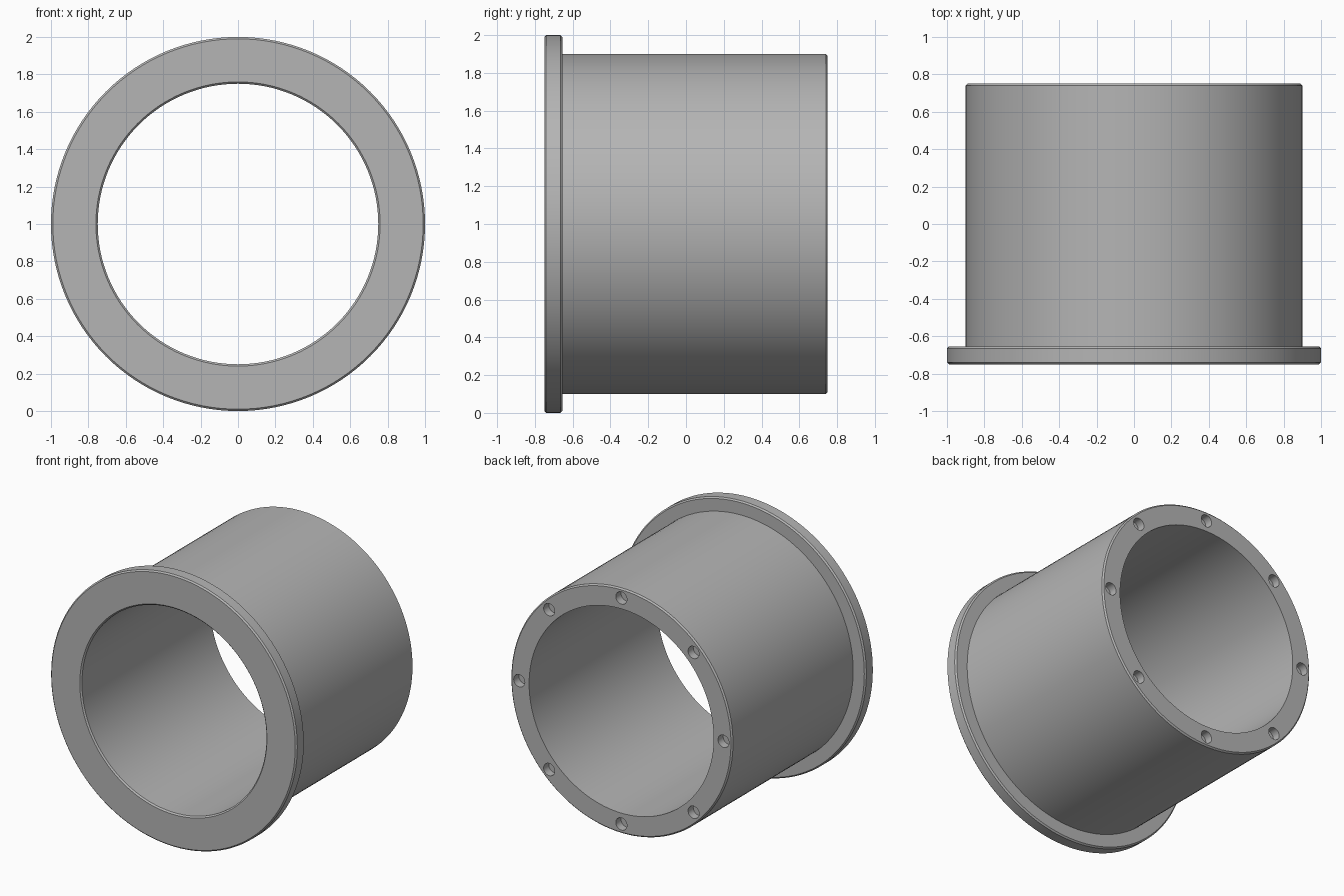
import bpy, bmesh
from math import cos, sin, pi, radians
from mathutils import Matrix, Vector

cube = bpy.data.objects.get("Cube")
if cube:
    bpy.data.objects.remove(cube, do_unlink=True)

SEGMENTS = 128
BORE, BODY, FLANGE = 0.75, 0.9, 1.0     # radii
FRONT, STEP, BACK = -0.75, -0.655, 0.75  # positions along y
CHAMFER = 0.01
HOLES, HOLE_CIRCLE, HOLE_RADIUS, HOLE_DEPTH = 8, 0.83, 0.045, 0.06
AXIS_HEIGHT = 1.0

metal = bpy.data.materials.new("grey metal")
metal.use_nodes = True
colour = (0.46, 0.46, 0.46, 1)
metal.diffuse_color = colour
metal.node_tree.nodes["Principled BSDF"].inputs["Base Color"].default_value = colour


def make_object(name, bm):
    bmesh.ops.recalc_face_normals(bm, faces=bm.faces)
    mesh = bpy.data.meshes.new(name)
    bm.to_mesh(mesh)
    bm.free()
    mesh.materials.append(metal)
    obj = bpy.data.objects.new(name, mesh)
    bpy.context.collection.objects.link(obj)
    return obj


def lathe(name, profile):
    """Turn a closed (radius, y) profile around the y axis."""
    bm = bmesh.new()
    rings = []
    for i in range(SEGMENTS):
        a = 2 * pi * i / SEGMENTS
        rings.append([bm.verts.new((r * cos(a), y, AXIS_HEIGHT + r * sin(a)))
                      for r, y in profile])
    n = len(profile)
    for i in range(SEGMENTS):
        here, there = rings[i], rings[(i + 1) % SEGMENTS]
        for j in range(n):
            k = (j + 1) % n
            bm.faces.new((here[j], here[k], there[k], there[j]))
    return make_object(name, bm)


# Flanged sleeve with chamfered rims
c = CHAMFER
sleeve = lathe("flanged_sleeve", [
    (BORE, FRONT + c), (BORE + c, FRONT),
    (FLANGE - c, FRONT), (FLANGE, FRONT + c),
    (FLANGE, STEP - c), (FLANGE - c, STEP),
    (BODY, STEP), (BODY, BACK - c),
    (BODY - c, BACK), (BORE, BACK)])

# Blind bolt holes around the back rim
bm = bmesh.new()
for i in range(HOLES):
    a = 2 * pi * i / HOLES
    centre = Vector((HOLE_CIRCLE * cos(a), BACK, AXIS_HEIGHT + HOLE_CIRCLE * sin(a)))
    bmesh.ops.create_cone(
        bm, cap_ends=True, segments=32, radius1=HOLE_RADIUS, radius2=HOLE_RADIUS,
        depth=2 * HOLE_DEPTH,
        matrix=Matrix.Translation(centre) @ Matrix.Rotation(pi / 2, 4, "X"))
cutter = make_object("bolt_hole_cutter", bm)
cutter.hide_render = True

cut = sleeve.modifiers.new("bolt holes", "BOOLEAN")
cut.operation = "DIFFERENCE"
cut.solver = "EXACT"
cut.object = cutter

bpy.ops.object.select_all(action="DESELECT")
sleeve.select_set(True)
bpy.context.view_layer.objects.active = sleeve
bpy.ops.object.modifier_apply(modifier=cut.name)
bpy.data.objects.remove(cutter, do_unlink=True)
bpy.ops.object.shade_smooth_by_angle(angle=radians(30))
